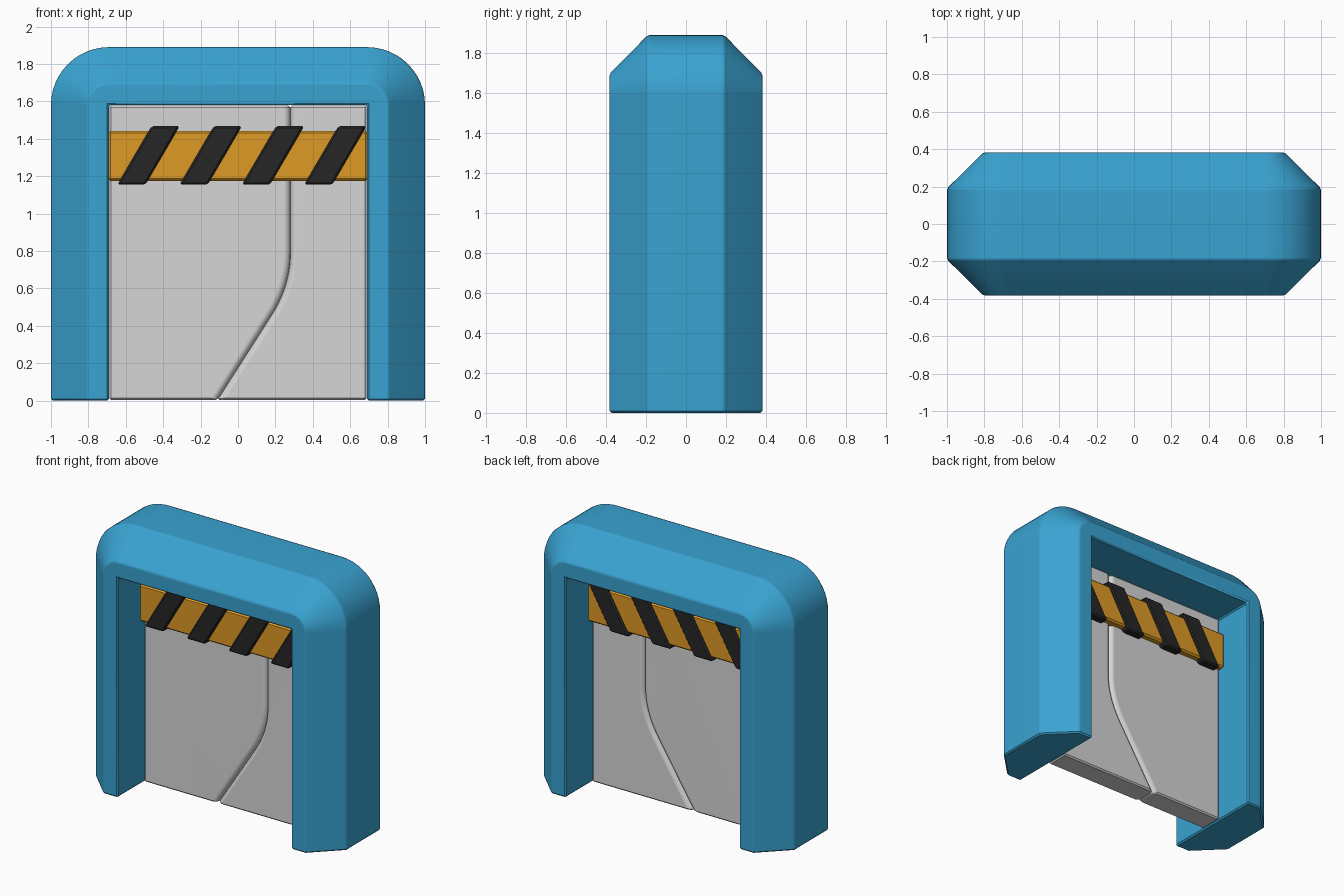
import bpy, bmesh, math

if "Cube" in bpy.data.objects:
    bpy.data.objects.remove(bpy.data.objects["Cube"])


def material(name, color):
    m = bpy.data.materials.new(name)
    m.diffuse_color = (*color, 1)
    m.use_nodes = True
    m.node_tree.nodes["Principled BSDF"].inputs["Base Color"].default_value = m.diffuse_color
    return m


BLUE = material("blue", (0.041, 0.365, 0.64))
GREY = material("light grey", (0.67, 0.67, 0.67))
AMBER = material("amber", (0.73, 0.328, 0.019))
BLACK = material("black", (0.019, 0.019, 0.019))


def finish(bm, name, mat, width):
    """Bevel the hard edges, then smooth-shade with weighted normals."""
    bmesh.ops.recalc_face_normals(bm, faces=bm.faces)
    hard = [e for e in bm.edges if e.is_manifold and e.calc_face_angle() > 0.6]
    bmesh.ops.bevel(bm, geom=hard, offset=width, segments=1, profile=0.5,
                    affect='EDGES', clamp_overlap=False)
    bmesh.ops.recalc_face_normals(bm, faces=bm.faces)
    me = bpy.data.meshes.new(name)
    bm.to_mesh(me)
    bm.free()
    me.materials.append(mat)
    ob = bpy.data.objects.new(name, me)
    bpy.context.collection.objects.link(ob)
    bpy.ops.object.select_all(action='DESELECT')
    ob.select_set(True)
    bpy.context.view_layer.objects.active = ob
    bpy.ops.object.shade_smooth_by_angle(angle=math.radians(32))
    mod = ob.modifiers.new("weighted", 'WEIGHTED_NORMAL')
    mod.keep_sharp = True
    return ob


def prism(name, pts, y, mat, width, seam_count=0):
    """Extrude an x-z outline from -y to y; first seam_count points get a round edge."""
    bm = bmesh.new()
    rings = [[bm.verts.new((x, s * y, z)) for x, z in pts] for s in (-1, 1)]
    n = len(pts)
    for i in range(n):
        j = (i + 1) % n
        bm.faces.new((rings[0][i], rings[0][j], rings[1][j], rings[1][i]))
    bm.faces.new(rings[0])
    bm.faces.new(rings[1][::-1])
    bmesh.ops.recalc_face_normals(bm, faces=bm.faces)
    if seam_count:
        edges = [bm.edges.get((r[i], r[i + 1])) for r in rings
                 for i in range(seam_count - 1)]
        bmesh.ops.bevel(bm, geom=edges, offset=0.035, segments=4, profile=0.5,
                        affect='EDGES', clamp_overlap=False)
    return finish(bm, name, mat, width)


# Door frame: chamfered section swept up, around two round corners and down
section = [(0, -.383), (.115, -.383), (.31, -.19), (.31, .19), (.115, .383), (0, .383)]
STEPS = 12
path = [(-.69, 0, math.pi)]
path += [(-.69, 1.58, math.pi - i / STEPS * math.pi / 2) for i in range(STEPS + 1)]
path += [(.69, 1.58, math.pi / 2 - i / STEPS * math.pi / 2) for i in range(STEPS + 1)]
path += [(.69, 0, 0)]
bm = bmesh.new()
rings = [[bm.verts.new((cx + r * math.cos(a), y, cz + r * math.sin(a)))
          for r, y in section] for cx, cz, a in path]
for a, b in zip(rings, rings[1:]):
    for i in range(6):
        j = (i + 1) % 6
        bm.faces.new((a[i], a[j], b[j], b[i]))
bm.faces.new(rings[0])
bm.faces.new(rings[-1][::-1])
bmesh.ops.remove_doubles(bm, verts=bm.verts, dist=1e-4)
bmesh.ops.recalc_face_normals(bm, faces=bm.faces)
bmesh.ops.dissolve_limit(bm, angle_limit=math.radians(1), verts=bm.verts, edges=bm.edges)
finish(bm, "door_frame", BLUE, 0.01)

# Two door leaves meeting along a bent seam
p0, p1, p2 = (.28, .79), (.28, .62), (.185, .465)
seam = [(.28, 1.577)]
for i in range(11):
    t = i / 10
    seam.append(tuple((1 - t) ** 2 * a + 2 * t * (1 - t) * b + t * t * c
                      for a, b, c in zip(p0, p1, p2)))
seam.append((-.11, .003))
prism("left_door_leaf", seam + [(-.688, .003), (-.688, 1.577)], .085, GREY, .01, len(seam))
prism("right_door_leaf", seam + [(.688, .003), (.688, 1.577)], .085, GREY, .01, len(seam))

# Warning bar across the door, showing on both sides
prism("warning_bar", [(-.695, 1.175), (.695, 1.175), (.695, 1.442), (-.695, 1.442)],
      .132, AMBER, .012)

# Slanted black stripes wrapped around the bar
for i in range(4):
    x = -.645 + i * .333
    prism("warning_stripe_%d" % (i + 1),
          [(x, 1.155), (x + .15, 1.155), (x + .333, 1.468), (x + .183, 1.468)],
          .147, BLACK, .01)
